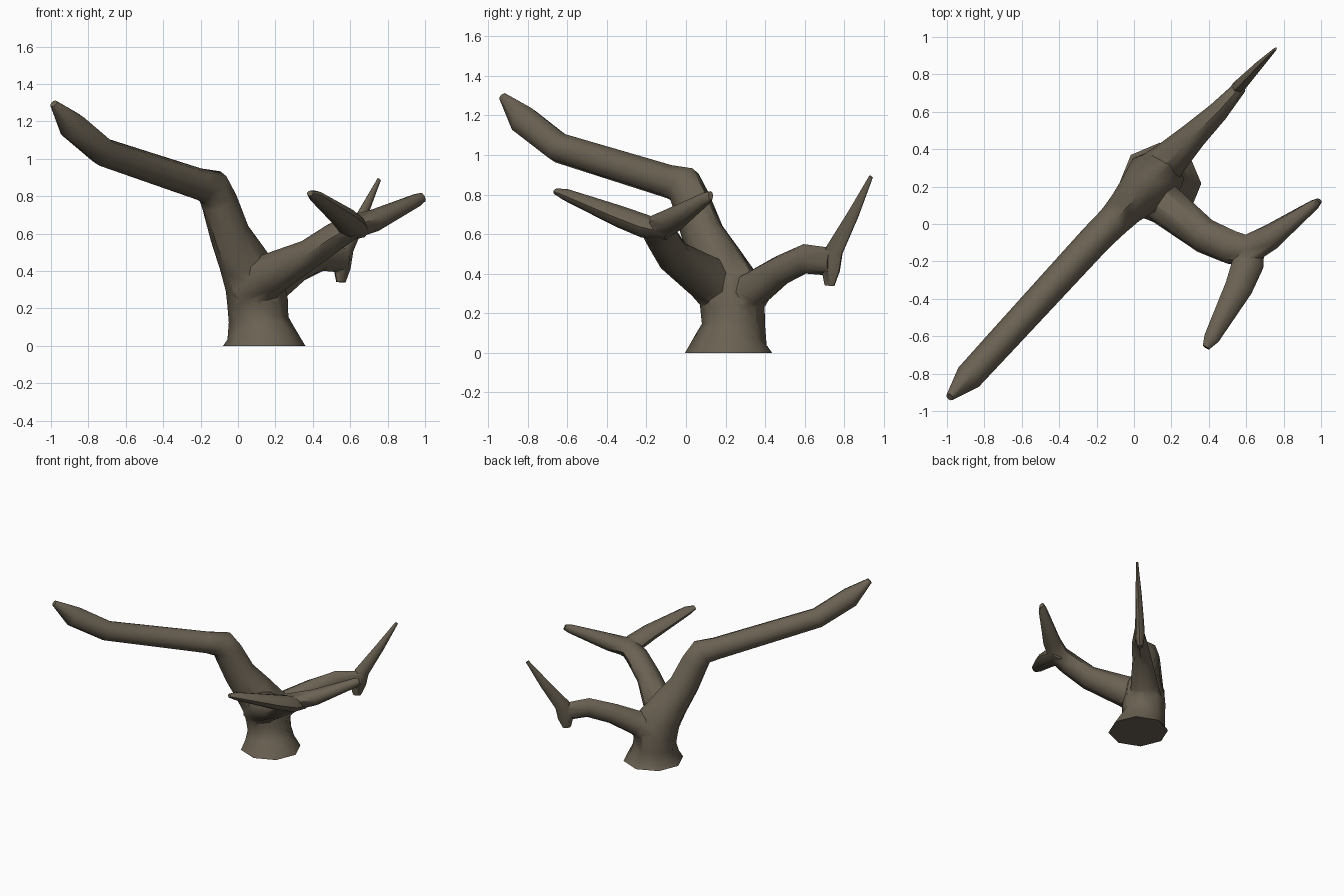
import bpy, bmesh, math
from mathutils import Vector

bark = bpy.data.materials.new("bark")
bark.diffuse_color = (0.145, 0.12, 0.085, 1)
SIDES = 8


def limb(name, rings, start=None):
    """Tapered tube; each ring is (x, y, z, half width, half height)."""
    pts = [Vector(r[:3]) for r in rings]
    side = (pts[-1] - pts[0]).cross(Vector((0, 0, 1)))
    bm = bmesh.new()
    loops = []
    for i, r in enumerate(rings):
        a = pts[i] - pts[i - 1] if i else pts[1] - pts[0]
        b = pts[i + 1] - pts[i] if i < len(pts) - 1 else a
        t = (a.normalized() + b.normalized()).normalized()
        if i == 0 and start:
            t = Vector(start)
        u = (side - t * side.dot(t)).normalized()
        v = u.cross(t)
        loops.append([bm.verts.new(pts[i] + u * r[3] * math.cos(k * math.tau / SIDES)
                                   + v * r[4] * math.sin(k * math.tau / SIDES))
                      for k in range(SIDES)])
    for p, q in zip(loops, loops[1:]):
        for k in range(SIDES):
            n = (k + 1) % SIDES
            bm.faces.new((p[k], p[n], q[n], q[k]))
    bm.faces.new(loops[0][::-1])
    bm.faces.new(loops[-1])
    bmesh.ops.recalc_face_normals(bm, faces=bm.faces)
    me = bpy.data.meshes.new(name)
    bm.to_mesh(me)
    bm.free()
    me.materials.append(bark)
    ob = bpy.data.objects.new(name, me)
    bpy.context.collection.objects.link(ob)
    return ob


# Trunk with flared foot, running on into the long bent branch
trunk = limb("tree_trunk", [
    (0.14, 0.215, 0.0, 0.22, 0.22), (0.12, 0.23, 0.07, 0.18, 0.18),
    (0.11, 0.24, 0.14, 0.16, 0.16), (0.105, 0.235, 0.23, 0.16, 0.165),
    (0.085, 0.215, 0.34, 0.15, 0.165), (0.025, 0.155, 0.46, 0.125, 0.14),
    (-0.045, 0.085, 0.60, 0.10, 0.115), (-0.10, 0.025, 0.77, 0.09, 0.105),
    (-0.135, -0.01, 0.845, 0.087, 0.105), (-0.21, -0.085, 0.865, 0.085, 0.085),
    (-0.72, -0.64, 1.035, 0.078, 0.078), (-0.885, -0.82, 1.175, 0.075, 0.08),
    (-0.985, -0.925, 1.295, 0.022, 0.022)], start=(0, 0, 1))

branches = [
    # Forked branch at the front right
    limb("fork_branch", [
        (0.05, 0.20, 0.30, 0.13, 0.15), (0.17, 0.10, 0.38, 0.115, 0.115),
        (0.38, -0.065, 0.49, 0.095, 0.08), (0.52, -0.125, 0.585, 0.09, 0.075),
        (0.61, -0.14, 0.635, 0.085, 0.065), (0.73, -0.07, 0.67, 0.07, 0.06),
        (0.96, 0.10, 0.78, 0.03, 0.035), (0.99, 0.125, 0.795, 0.015, 0.025)]),
    limb("fork_twig", [
        (0.64, -0.09, 0.61, 0.06, 0.04), (0.61, -0.21, 0.64, 0.085, 0.06),
        (0.56, -0.34, 0.69, 0.075, 0.055), (0.415, -0.61, 0.80, 0.042, 0.03),
        (0.385, -0.66, 0.815, 0.02, 0.015)]),
    # Back branch ending in a thin upright spike
    limb("back_branch", [
        (0.08, 0.24, 0.22, 0.13, 0.13), (0.19, 0.345, 0.325, 0.10, 0.095),
        (0.32, 0.475, 0.415, 0.073, 0.078), (0.45, 0.60, 0.475, 0.055, 0.075),
        (0.57, 0.735, 0.46, 0.035, 0.07)]),
    limb("back_spike", [
        (0.55, 0.725, 0.34, 0.02, 0.03), (0.555, 0.73, 0.42, 0.035, 0.06),
        (0.575, 0.75, 0.52, 0.033, 0.055), (0.665, 0.845, 0.70, 0.022, 0.035),
        (0.755, 0.935, 0.89, 0.008, 0.012)]),
]

# Fuse the branches into the trunk
bpy.context.view_layer.objects.active = trunk
for b in branches:
    mod = trunk.modifiers.new("join", 'BOOLEAN')
    mod.operation = 'UNION'
    mod.solver = 'EXACT'
    mod.object = b
    bpy.ops.object.modifier_apply(modifier=mod.name)
    bpy.data.objects.remove(b)

bpy.ops.object.select_all(action='DESELECT')
trunk.select_set(True)
bpy.ops.object.shade_smooth_by_angle(angle=math.radians(50))
